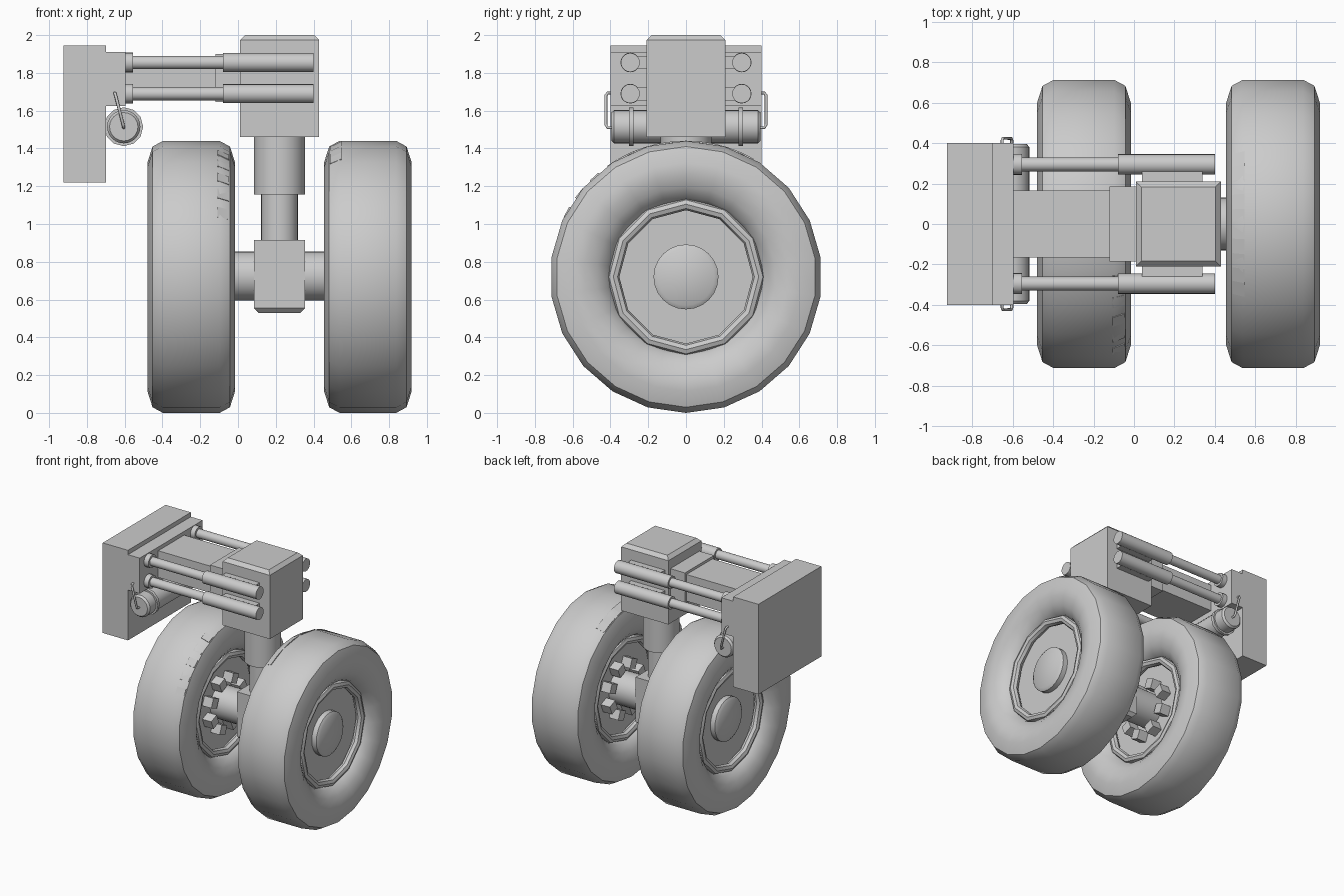
import bpy, bmesh, math
from mathutils import Matrix, Vector

if "Cube" in bpy.data.objects:
    bpy.data.objects.remove(bpy.data.objects["Cube"])

GREY = bpy.data.materials.new("plain grey")
GREY.diffuse_color = (0.6, 0.6, 0.6, 1)
GREY.use_nodes = True
GREY.node_tree.nodes["Principled BSDF"].inputs["Base Color"].default_value = GREY.diffuse_color
AXLE_Z = 0.72


def finish(bm, name, smooth=True):
    bmesh.ops.recalc_face_normals(bm, faces=bm.faces[:])
    me = bpy.data.meshes.new(name)
    bm.to_mesh(me)
    bm.free()
    me.materials.append(GREY)
    ob = bpy.data.objects.new(name, me)
    bpy.context.collection.objects.link(ob)
    if smooth:
        bpy.ops.object.select_all(action='DESELECT')
        ob.select_set(True)
        bpy.context.view_layer.objects.active = ob
        bpy.ops.object.shade_smooth_by_angle(angle=math.radians(35))
    return ob


def box(name, x, y, z, bevel=0, side=0):
    """Box from ranges; side picks the bevelled end (1 top, -1 bottom)."""
    bm = bmesh.new()
    lo, hi = Vector((x[0], y[0], z[0])), Vector((x[1], y[1], z[1]))
    size = hi - lo
    bmesh.ops.create_cube(bm, size=1, matrix=Matrix.Translation((lo + hi) / 2) @ Matrix.Diagonal((*size, 1)))
    if bevel:
        mid = (lo.z + hi.z) / 2
        edges = [e for e in bm.edges if all((v.co.z - mid) * side > 0 for v in e.verts)]
        bmesh.ops.bevel(bm, geom=edges, offset=bevel, segments=1, affect='EDGES')
    return finish(bm, name, False)


def lathe(name, profile, origin, axis, sides, loop=False):
    """Spin (offset along axis, radius) points round an axis; ends are capped unless looped."""
    bm = bmesh.new()
    a = Vector(axis).normalized()
    u = Vector((0, 0, 1)) if abs(a.z) < 0.9 else Vector((1, 0, 0))
    w = a.cross(u)
    rings = []
    for d, r in profile:
        rings.append([bm.verts.new(Vector(origin) + a * d + r * (u * math.cos(t) + w * math.sin(t)))
                      for t in (2 * math.pi * i / sides for i in range(sides))])
    pairs = list(zip(rings, rings[1:])) + ([(rings[-1], rings[0])] if loop else [])
    for p, q in pairs:
        for i in range(sides):
            j = (i + 1) % sides
            bm.faces.new((p[i], p[j], q[j], q[i]))
    if not loop:
        bm.faces.new(rings[0])
        bm.faces.new(rings[-1])
    return finish(bm, name)


def rod(name, p, q, r, sides=20):
    p, q = Vector(p), Vector(q)
    return lathe(name, [(0, r), ((q - p).length, r)], p, q - p, sides)


def tread_arc(name, cx, s, start, end):
    """Thin curved plate on the inner shoulder of a tire (degrees from top, toward the back)."""
    bm = bmesh.new()
    n = max(1, round((end - start) / 6))
    rows = []
    for i in range(n + 1):
        t = math.radians(start + (end - start) * i / n)
        rows.append([bm.verts.new((cx + s * d, r * math.sin(t), AXLE_Z + r * math.cos(t)))
                     for d, r in ((0.14, 0.721), (0.20, 0.692), (0.20, 0.685), (0.14, 0.714))])
    for a, b in zip(rows, rows[1:]):
        for k in range(4):
            bm.faces.new((a[k], a[(k + 1) % 4], b[(k + 1) % 4], b[k]))
    bm.faces.new(rows[0])
    bm.faces.new(rows[-1])
    return finish(bm, name, False)


# Wheels
half = [(0.15, 0.72), (0.205, 0.69), (0.232, 0.605), (0.228, 0.54), (0.205, 0.475), (0.165, 0.42), (0.10, 0.39)]
tire_profile = half + [(-d, r) for d, r in reversed(half)]
for label, cx, outward in (("left", -0.2475, -1), ("right", 0.6875, 1)):
    c = (cx, 0, AXLE_Z)
    lathe(label + "_tire", tire_profile, c, (1, 0, 0), 22, loop=True)
    lathe(label + "_wheel_disc", [(-0.09, 0.41), (0.09, 0.41)], c, (1, 0, 0), 22)
    for face, s in (("outer", outward), ("inner", -outward)):
        ring = [(0.135 + 0.032 * math.cos(t), 0.385 + 0.032 * math.sin(t))
                for t in (2 * math.pi * i / 8 for i in range(8))]
        lathe(f"{label}_{face}_rim_ring", ring, c, (s, 0, 0), 12, loop=True)
    # Outer hub cap, inner hub and lugs
    lathe(label + "_hub_cap", [(0.08, 0.172), (0.13, 0.172), (0.145, 0.15)], c, (outward, 0, 0), 24)
    bm = bmesh.new()
    for i in range(8):
        m = Matrix.Translation(c) @ Matrix.Rotation(2 * math.pi * (i + 0.5) / 8, 4, 'X')
        m = m @ Matrix.Translation((-outward * 0.125, 0, 0.195)) @ Matrix.Diagonal((0.09, 0.075, 0.075, 1))
        bmesh.ops.create_cube(bm, size=1, matrix=m)
    finish(bm, label + "_hub_lugs", False)

# Raised tread marks on the inner shoulders
tread_arc("right_tread_strip", 0.6875, -1, -30, 30)
for i in range(5):
    tread_arc("left_tread_mark", -0.2475, 1, -26 - 9.5 * i, -21 - 9.5 * i)

# Axle, axle block and telescopic strut
rod("axle", (-0.17, 0, AXLE_Z + 0.005), (0.61, 0, AXLE_Z + 0.005), 0.13, 24)
box("axle_block", (0.085, 0.355), (-0.135, 0.135), (0.53, 0.915), 0.025, -1)
rod("lower_strut", (0.22, 0, 0.90), (0.22, 0, 1.17), 0.098, 24)
rod("upper_strut", (0.22, 0, 1.155), (0.22, 0, 1.48), 0.135, 24)

# Head block and beam to the mount
box("head_block", (0.01, 0.43), (-0.21, 0.21), (1.46, 2.0), 0.027, 1)
box("beam_collar", (-0.12, 0.02), (-0.185, 0.185), (1.645, 1.90))
box("beam", (-0.61, -0.10), (-0.165, 0.165), (1.665, 1.88))
box("mount_plate", (-0.925, -0.70), (-0.40, 0.40), (1.22, 1.945))
box("mount_step", (-0.71, -0.595), (-0.40, 0.40), (1.625, 1.91))

# Four side pistons with their lugs on the head block
for s in (-1, 1):
    for z in (1.855, 1.69):
        y = s * 0.295
        rod("piston_sleeve", (-0.08, y, z), (0.40, y, z), 0.05)
        rod("piston_rod", (-0.58, y, z), (-0.06, y, z), 0.035)
        rod("piston_collar", (-0.60, y, z), (-0.555, y, z), 0.052)
        box("piston_lug", (0.04, 0.34), sorted((s * 0.20, s * 0.26)), (z - 0.035, z + 0.035))

# Canister under the mount, with bands and wire handles
CX, CZ = -0.605, 1.515
lathe("canister", [(-0.395, 0.075), (-0.38, 0.088), (0.38, 0.088), (0.395, 0.075)], (CX, 0, CZ), (0, 1, 0), 24)
for s in (-1, 1):
    rod("canister_band", (CX, s * 0.278, CZ), (CX, s * 0.303, CZ), 0.103, 12)
    cu = bpy.data.curves.new("canister_handle", 'CURVE')
    cu.dimensions = '3D'
    cu.bevel_depth = 0.008
    cu.bevel_resolution = 1
    cu.use_fill_caps = True
    path = [(CX, 0.385, 1.51), (CX, 0.415, 1.51), (CX - 0.003, 0.424, 1.525), (-0.648, 0.424, 1.68),
            (-0.652, 0.415, 1.693), (-0.652, 0.395, 1.693)]
    sp = cu.splines.new('POLY')
    sp.points.add(len(path) - 1)
    for pt, (x, y, z) in zip(sp.points, path):
        pt.co = (x, s * y, z, 1)
    cu.materials.append(GREY)
    bpy.context.collection.objects.link(bpy.data.objects.new("canister_handle", cu))
